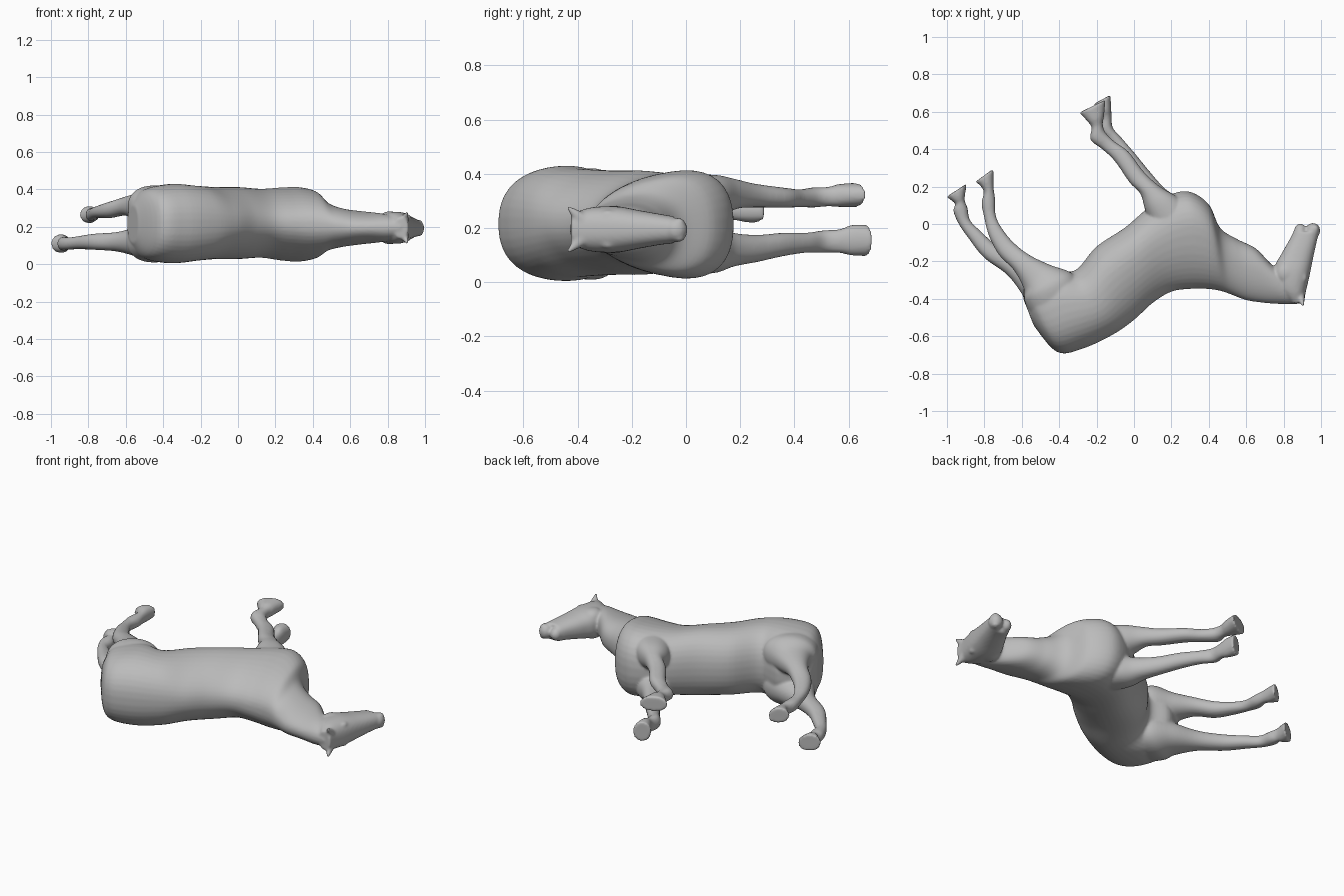
import bpy, bmesh, math
from mathutils import Vector, Matrix

coat = bpy.data.materials.new("plain grey")
coat.diffuse_color = (0.5, 0.5, 0.5, 1)


def smooth_rows(rows, steps):
    """Catmull-Rom interpolation between cross-section rows."""
    out = []
    n = len(rows)
    for i in range(n - 1):
        p0, p1, p2, p3 = (rows[min(max(i + k, 0), n - 1)] for k in (-1, 0, 1, 2))
        for s in range(steps):
            t = s / steps
            out.append([0.5 * (2 * b + (c - a) * t + (2 * a - 5 * b + 4 * c - d) * t * t
                               + (3 * b - a - 3 * c + d) * t ** 3)
                        for a, b, c, d in zip(p0, p1, p2, p3)])
    out.append(list(rows[-1]))
    return out


def loft(bm, rows, square=0.92, steps=6, sides=40):
    """Rounded rings; row = edge point x, y, opposite edge x, y, centre z, half width
    in z, then optionally squareness (1 = oval) and egg shape (wider at first edge)."""
    rows = [r if len(r) == 8 else (*r, square, 0) for r in rows]
    rings = []
    for x1, y1, x2, y2, z, b, e, egg in smooth_rows(rows, steps):
        ring = []
        for k in range(sides):
            a = 2 * math.pi * (k + .5) / sides
            c = math.copysign(abs(math.cos(a)) ** e, math.cos(a))
            s = math.copysign(abs(math.sin(a)) ** e, math.sin(a))
            s *= (1 + egg * c) / (1 + egg * egg / 2)
            ring.append(bm.verts.new(((x1 + x2) / 2 + (x1 - x2) * c / 2,
                                      (y1 + y2) / 2 + (y1 - y2) * c / 2, z + b * s)))
        rings.append(ring)
    for r, q in zip(rings, rings[1:]):
        for k in range(sides):
            j = (k + 1) % sides
            bm.faces.new((r[k], r[j], q[j], q[k]))
    bm.faces.new(rings[0][::-1])
    bm.faces.new(rings[-1])


def ball(bm, centre, radii):
    m = Matrix.Translation(centre) @ Matrix.Diagonal((*radii, 1))
    bmesh.ops.create_uvsphere(bm, u_segments=24, v_segments=16, radius=1, matrix=m)


# Trunk and neck: belly edge, back edge, centre z, half width, squareness, egg
trunk = [
    (-.592, -.40, -.535, -.545, .215, .10, .9, 0),
    (-.575, -.31, -.41, -.685, .215, .182, .86, 0),
    (-.45, -.23, -.27, -.665, .217, .212, .87, 0),
    (-.32, -.25, -.11, -.59, .219, .2, .9, .06),
    (-.20, -.12, .00, -.513, .22, .192, .92, .18),
    (-.05, -.02, .10, -.422, .22, .191, .92, .24),
    (.08, .09, .20, -.362, .219, .183, .92, .26),
    (.20, .16, .30, -.347, .215, .193, .88, .27),
    (.30, .172, .39, -.347, .213, .195, .84, .27),
    (.40, .105, .46, -.357, .21, .174, .86, .26),
    (.46, -.02, .52, -.377, .20, .125, .88, .25),
    (.55, -.08, .60, -.407, .195, .10, .9, .22),
    (.65, -.13, .70, -.422, .195, .087, .9, .2),
    (.74, -.22, .79, -.428, .195, .077, .9, .15),
    (.80, -.25, .87, -.428, .196, .06, .92, 0)]

# Head: jaw edge, forehead edge
head = [
    (.84, -.424, .91, -.424, .195, .055),
    (.77, -.34, .917, -.37, .195, .08),
    (.752, -.235, .938, -.28, .195, .085),
    (.788, -.16, .958, -.18, .195, .07),
    (.828, -.09, .978, -.09, .195, .056),
    (.853, -.04, .988, -.045, .193, .05)]

# Legs: rear edge, front edge; the last rows flare into the hoof
hind_upper = [
    (-.48, -.58, -.27, -.45, .285, .09),
    (-.54, -.50, -.28, -.36, .30, .108),
    (-.586, -.41, -.33, -.265, .31, .11),
    (-.588, -.35, -.45, -.218, .31, .076),
    (-.64, -.25, -.56, -.165, .31, .05),
    (-.722, -.165, -.645, -.098, .29, .043),
    (-.777, -.06, -.708, -.02, .28, .033),
    (-.802, .04, -.74, .05, .27, .031),
    (-.815, .11, -.742, .13, .265, .036),
    (-.803, .17, -.75, .185, .265, .036),
    (-.822, .205, -.752, .235, .265, .043),
    (-.848, .225, -.75, .297, .265, .046)]
hind_lower = [
    (-.48, -.58, -.27, -.45, .145, .09),
    (-.54, -.50, -.28, -.36, .13, .108),
    (-.586, -.41, -.33, -.265, .12, .11),
    (-.602, -.37, -.46, -.218, .12, .08),
    (-.68, -.27, -.61, -.18, .12, .052),
    (-.802, -.18, -.73, -.118, .12, .043),
    (-.882, -.08, -.818, -.04, .115, .035),
    (-.937, .00, -.876, .02, .11, .033),
    (-.966, .07, -.89, .085, .11, .037),
    (-.955, .105, -.905, .125, .11, .038),
    (-.975, .125, -.903, .16, .11, .047),
    (-1.003, .145, -.893, .217, .11, .05)]
fore_upper = [
    (.22, -.22, .40, -.15, .27, .07),
    (.14, -.10, .37, .00, .30, .09),
    (.065, .06, .25, .13, .312, .085),
    (.035, .16, .14, .20, .325, .056),
    (-.022, .22, .052, .28, .32, .044),
    (-.102, .335, -.028, .385, .312, .037),
    (-.17, .40, -.103, .44, .31, .033),
    (-.232, .45, -.153, .49, .313, .037),
    (-.227, .515, -.167, .535, .316, .036),
    (-.25, .55, -.16, .58, .32, .042),
    (-.293, .595, -.153, .664, .322, .045)]
fore_lower = [
    (.22, -.22, .40, -.15, .155, .07),
    (.14, -.10, .37, .00, .125, .09),
    (.065, .06, .25, .13, .118, .085),
    (.04, .16, .165, .19, .12, .062),
    (.00, .24, .08, .285, .125, .05),
    (-.072, .35, .007, .375, .14, .043),
    (-.127, .43, -.066, .46, .146, .037),
    (-.18, .50, -.113, .515, .15, .042),
    (-.175, .56, -.12, .575, .152, .044),
    (-.19, .60, -.122, .62, .155, .056),
    (-.215, .642, -.126, .69, .155, .058)]

# Body: every part fused into one skin
bm = bmesh.new()
loft(bm, trunk)
loft(bm, head, square=.82)
for leg in (hind_upper, hind_lower, fore_upper, fore_lower):
    loft(bm, leg)
# Lips, with the mouth groove between them
ball(bm, (.957, -.036, .193), (.039, .042, .045))
ball(bm, (.889, -.036, .193), (.033, .038, .037))
for s in (-1, 1):
    ball(bm, (.905, -.285, .195 + s * .055), (.02, .03, .017))     # brow and eye
    ball(bm, (.81, -.265, .195 + s * .048), (.055, .06, .04))      # cheek
    ball(bm, (.967, -.025, .193 + s * .03), (.02, .02, .014))      # nostril
    # Ear
    axis = Vector((.016, -.052, s * .045))
    m = (Matrix.Translation(Vector((.888, -.385, .195 + s * .038)) + axis / 2)
         @ axis.to_track_quat('Z', 'Y').to_matrix().to_4x4())
    bmesh.ops.create_cone(bm, cap_ends=True, segments=16, radius1=.026, radius2=.007,
                          depth=axis.length, matrix=m)
bmesh.ops.recalc_face_normals(bm, faces=bm.faces)
mesh = bpy.data.meshes.new("body")
bm.to_mesh(mesh)
bm.free()
mesh.materials.append(coat)
body = bpy.data.objects.new("body", mesh)
bpy.context.collection.objects.link(body)
fuse = body.modifiers.new("fuse", 'REMESH')
fuse.mode = 'VOXEL'
fuse.voxel_size = 0.0075
fuse.use_smooth_shade = True
relax = body.modifiers.new("relax", 'SMOOTH')
relax.factor = 0.5
relax.iterations = 6
